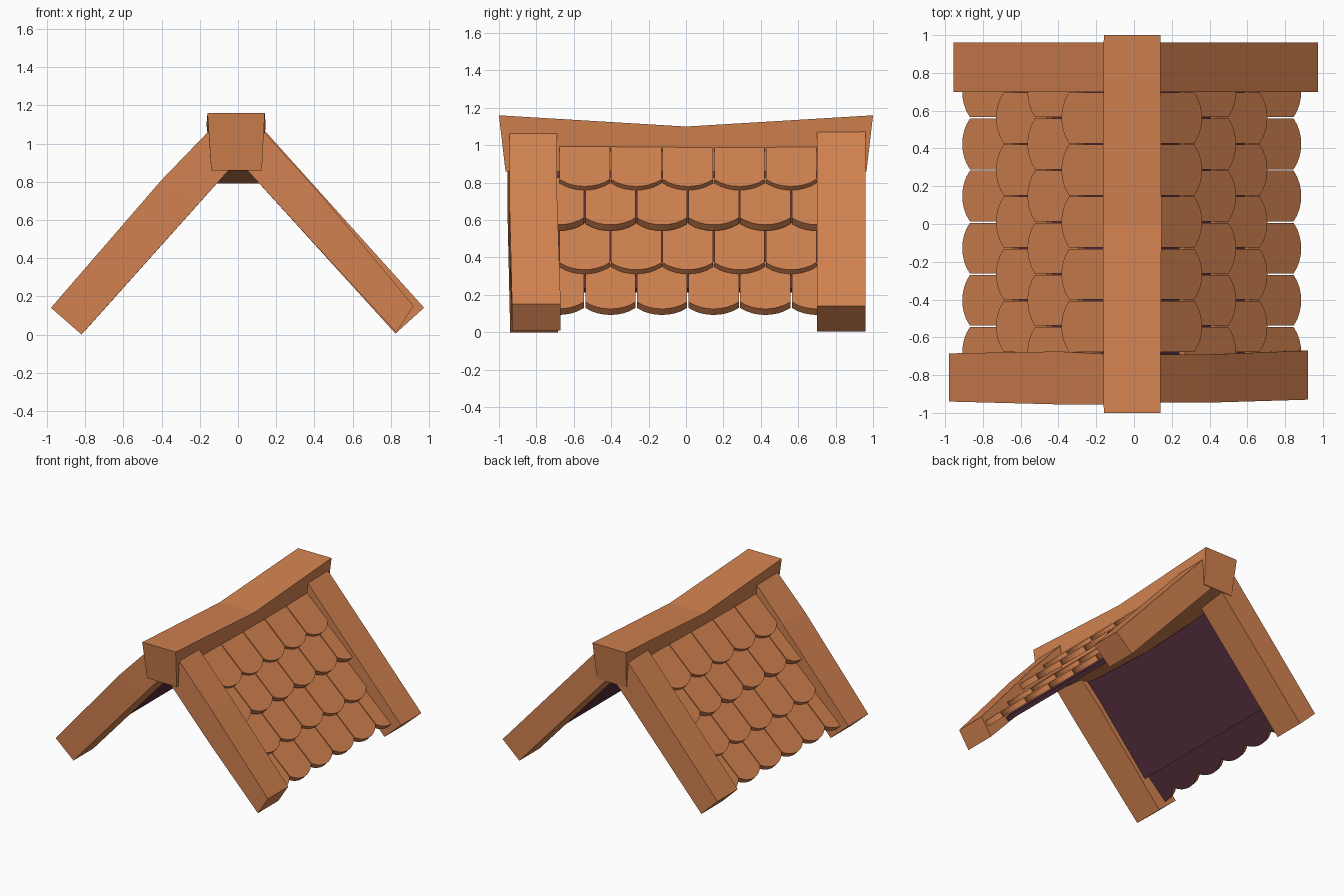
import bpy, bmesh, math
from mathutils import Vector

if "Cube" in bpy.data.objects:
    bpy.data.objects.remove(bpy.data.objects["Cube"])


def material(name, rgb):
    m = bpy.data.materials.new(name)
    m.diffuse_color = (*rgb, 1)
    m.use_nodes = True
    m.node_tree.nodes["Principled BSDF"].inputs["Base Color"].default_value = m.diffuse_color
    return m


CLAY = material("orange clay", (0.645, 0.223, 0.080))
PURPLE = material("dark purple", (0.098, 0.030, 0.050))


def finish(bm, name, mats):
    bmesh.ops.recalc_face_normals(bm, faces=bm.faces)
    me = bpy.data.meshes.new(name)
    bm.to_mesh(me)
    bm.free()
    for m in mats:
        me.materials.append(m)
    ob = bpy.data.objects.new(name, me)
    bpy.context.collection.objects.link(ob)
    return ob


def loft(bm, rings):
    """Skin closed rings of points and cap both ends."""
    vs = [[bm.verts.new(p) for p in r] for r in rings]
    n = len(vs[0])
    for a, b in zip(vs, vs[1:]):
        for i in range(n):
            j = (i + 1) % n
            bm.faces.new((a[i], a[j], b[j], b[i]))
    bm.faces.new(vs[0])
    bm.faces.new(vs[-1])


# Sagging ridge beam: (y top, y bottom, z top, z bottom, x limits top, x limits bottom)
bm = bmesh.new()
stations = [(-1, -0.965, 1.16, 0.86, (-0.16, 0.14), (-0.14, 0.125)),
            (0, 0, 1.10, 0.79, (-0.165, 0.145), (-0.12, 0.12)),
            (1, 0.965, 1.16, 0.86, (-0.16, 0.14), (-0.14, 0.125))]
loft(bm, [[(t[0], yt, zt), (t[1], yt, zt), (b[1], yb, zb), (b[0], yb, zb)]
          for yt, yb, zt, zb, t, b in stations])
finish(bm, "ridge_beam", [CLAY])

# Slightly warped gable boards: (outer x, z), (inner x, z), y limits
boards = {
    "front_left_board": [((-0.12, 1.10), (0.0, 0.915), (-0.955, -0.69)),
                         ((-0.40, 0.81), (-0.22, 0.67), (-0.955, -0.675)),
                         ((-0.98, 0.14), (-0.82, 0.0), (-0.94, -0.685))],
    "front_right_board": [((0.11, 1.09), (-0.01, 0.925), (-0.945, -0.69)),
                          ((0.42, 0.75), (0.405, 0.47), (-0.945, -0.69)),
                          ((0.92, 0.15), (0.83, 0.01), (-0.93, -0.67))],
    "back_left_board": [((-0.12, 1.10), (0.0, 0.915), (0.70, 0.96)),
                        ((-0.955, 0.15), (-0.81, 0.01), (0.70, 0.96))],
    "back_right_board": [((0.12, 1.09), (-0.01, 0.925), (0.70, 0.96)),
                         ((0.975, 0.14), (0.825, 0.005), (0.70, 0.96))],
}
for name, secs in boards.items():
    bm = bmesh.new()
    loft(bm, [[(o[0], y0, o[1]), (o[0], y1, o[1]), (i[0], y1, i[1]), (i[0], y0, i[1])]
              for o, i, (y0, y1) in secs])
    finish(bm, name, [CLAY])

CX = -0.012               # roof centre line
PITCH, WIDTH = 0.276, 0.269
LENGTH, THICK, ARC = 0.37, 0.044, 0.055
TILT = math.radians(43)
# Lower tip of each tile row (x from centre, z), bottom row first
rows = [(0.897, 0.125), (0.718, 0.335), (0.552, 0.575), (0.372, 0.78)]


def add_tile(bm, side, tip, yc):
    """Round-ended tile: clay on top, purple underneath."""
    up = Vector((-math.cos(TILT), 0, math.sin(TILT)))
    nrm = Vector((math.sin(TILT), 0, math.cos(TILT)))
    half, segs = WIDTH / 2, 8
    radius = (half ** 2 + ARC ** 2) / (2 * ARC)
    outline = [(-half, LENGTH)]
    for k in range(segs + 1):
        v = -half + WIDTH * k / segs
        outline.append((v, radius - math.sqrt(radius ** 2 - v * v)))
    outline.append((half, LENGTH))
    rings = []
    for depth in (0, THICK):
        ring = []
        for v, u in outline:
            p = Vector((tip[0], yc + v, tip[1])) + up * u - nrm * depth
            ring.append((CX + side * p.x, p.y, p.z))
        rings.append(ring)
    loft(bm, rings)


for side, label in ((-1, "left"), (1, "right")):
    # Tile rows, alternate rows shifted by half a tile
    for r, tip in enumerate(rows):
        bm = bmesh.new()
        count = 6 if r % 2 == 0 else 5
        for k in range(count):
            add_tile(bm, side, tip, 0.01 + (k - (count - 1) / 2) * PITCH)
        bmesh.ops.recalc_face_normals(bm, faces=bm.faces)
        for f in bm.faces:
            if f.normal.z < -0.72:
                f.material_index = 1
        finish(bm, f"{label}_tile_row_{r + 1}", [CLAY, PURPLE])

    # Dark underlay panel beneath the tiles
    bm = bmesh.new()
    prof = [(0.69, 0.235), (0.04, 0.97), (0.015, 0.95), (0.667, 0.213)]
    loft(bm, [[(CX + side * x, y, z) for x, z in prof] for y in (-0.8, 0.8)])
    finish(bm, f"{label}_underlay", [PURPLE])
